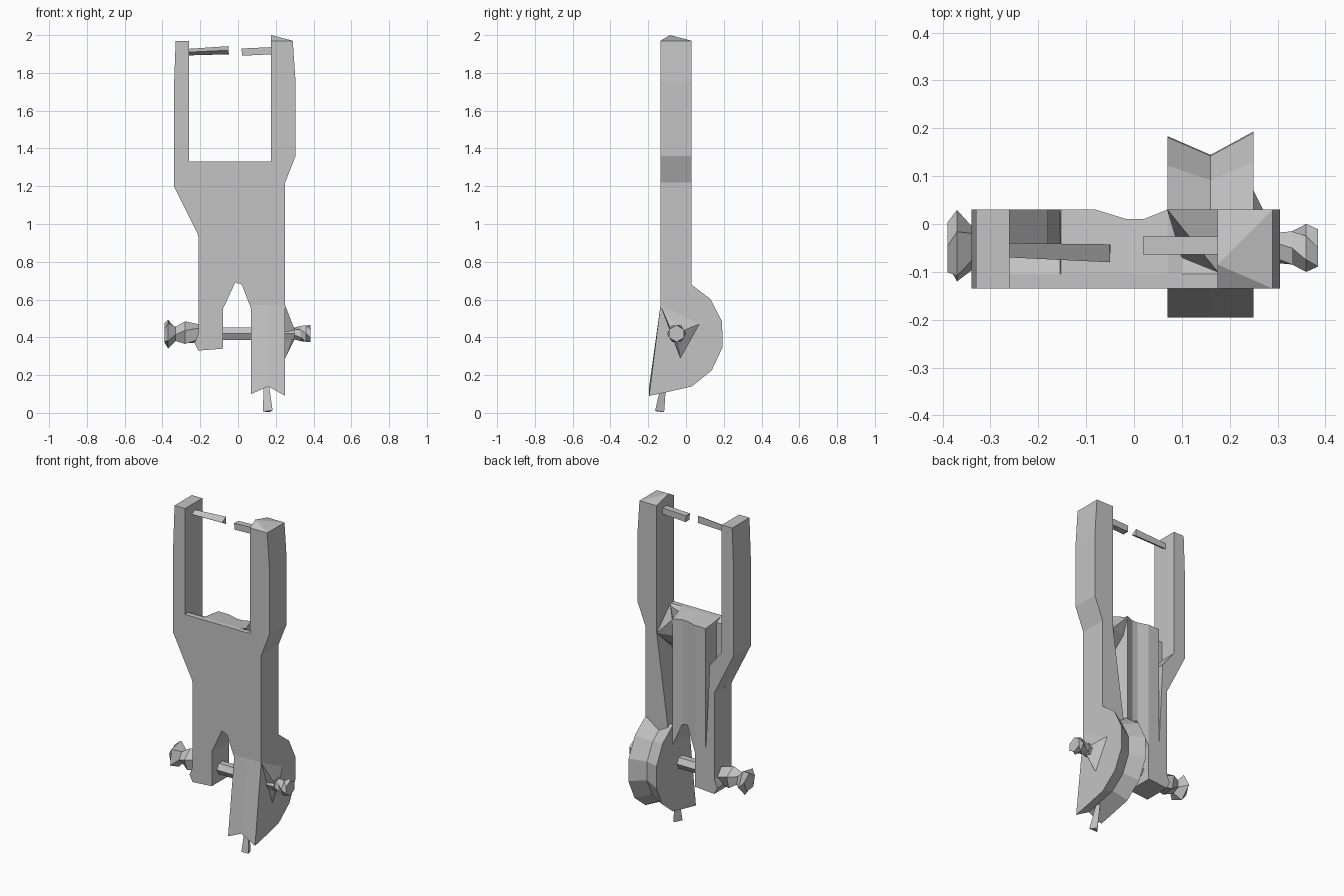
import bpy, bmesh
from math import cos, sin, tau, radians
from mathutils import Vector

cube = bpy.data.objects.get("Cube")
if cube:
    bpy.data.objects.remove(cube)

shade = 0.55
GREY = (shade, shade, shade, 1)
metal = bpy.data.materials.new("plain grey")
metal.use_nodes = True
metal.diffuse_color = GREY
metal.node_tree.nodes["Principled BSDF"].inputs["Base Color"].default_value = GREY


def finish(name, bm):
    bmesh.ops.recalc_face_normals(bm, faces=bm.faces)
    mesh = bpy.data.meshes.new(name)
    bm.to_mesh(mesh)
    bm.free()
    mesh.materials.append(metal)
    obj = bpy.data.objects.new(name, mesh)
    bpy.context.collection.objects.link(obj)


def loft(name, rings):
    """Skin a list of equal-length closed rings and cap the ends."""
    bm = bmesh.new()
    loops = [[bm.verts.new(point) for point in ring] for ring in rings]
    for ring, following in zip(loops, loops[1:]):
        for i in range(len(ring)):
            j = (i + 1) % len(ring)
            bm.faces.new((ring[i], ring[j], following[j], following[i]))
    bm.faces.new(loops[0])
    bm.faces.new(loops[-1])
    finish(name, bm)


def hull(name, points):
    bm = bmesh.new()
    for point in points:
        bm.verts.new(point)
    bmesh.ops.convex_hull(bm, input=bm.verts)
    finish(name, bm)


def plate(name, outline):
    """Front outline of (x, z) points carried through the full depth."""
    loft(name, [[(x, y, z) for x, z in outline] for y in (FRONT, BACK)])


def turned(name, stations, sides, twist=0):
    """Faceted part around the axle line from (x, radius) stations."""
    rings = []
    for index, (x, radius) in enumerate(stations):
        angles = [tau * (side + twist * index) / sides for side in range(sides)]
        rings.append([(x, AXLE_Y + radius * cos(angle), AXLE_Z + radius * sin(angle)) for angle in angles])
    loft(name, rings)


def rod(name, start, end, start_radius, end_radius, sides):
    """Tapered faceted rod between two points."""
    start, end = Vector(start), Vector(end)
    turn = (end - start).to_track_quat("Z", "Y")
    rings = []
    for centre, radius in ((start, start_radius), (end, end_radius)):
        angles = [tau * (side + 0.5) / sides for side in range(sides)]
        rings.append([centre + turn @ Vector((radius * cos(angle), radius * sin(angle), 0)) for angle in angles])
    loft(name, rings)


# Main levels and edges of the fork
FRONT, BACK, GROOVE = -0.135, 0.03, -0.07
AXLE_Y, AXLE_Z = -0.05, 0.42
TOP, SADDLE, ARCH, HIP = 1.97, 1.33, 0.69, 0.55
RIGHT_INNER, LEFT_INNER = -0.26, 0.175
RIGHT_OUTER, LEFT_OUTER = -0.34, 0.305
LEG_IN, LEG_OUT = 0.07, 0.25
STEP, RIGHT_LEG_IN, RIGHT_LEG_OUT, RIGHT_FOOT = -0.155, -0.08, -0.21, 0.34

# Full-depth side members: arms running down into the legs
plate("right_arm_and_leg", [
    (RIGHT_OUTER + 0.01, TOP), (RIGHT_INNER, TOP), (RIGHT_INNER, 1.2), (-0.18, 1.1),
    (STEP, 0.6), (RIGHT_LEG_IN, HIP), (RIGHT_LEG_IN, RIGHT_FOOT), (RIGHT_LEG_OUT, RIGHT_FOOT - 0.01),
    (RIGHT_LEG_OUT - 0.02, RIGHT_FOOT + 0.03), (RIGHT_LEG_OUT, AXLE_Z), (RIGHT_LEG_OUT, 0.94),
    (RIGHT_OUTER, 1.2), (RIGHT_OUTER, 1.7)])
plate("left_arm", [
    (LEFT_INNER, TOP), (LEFT_OUTER - 0.015, TOP), (LEFT_OUTER, 1.75), (LEFT_OUTER, 1.36),
    (LEG_OUT, 1.22), (LEG_OUT, HIP), (LEG_IN, HIP), (0.1, 0.65), (LEFT_INNER, 1.2)])

# Web between them, arched below and grooved behind: (x, bottom, back depth)
web = [(RIGHT_INNER, 1.1, GROOVE), (-0.2, 0.9, GROOVE), (STEP, 0.6, GROOVE),
       (STEP + 0.002, 0.58, BACK), (RIGHT_LEG_IN, HIP, BACK), (-0.015, ARCH, 0.01),
       (0.02, ARCH - 0.01, 0.01), (LEG_IN, HIP, BACK), (0.1, HIP, GROOVE), (LEFT_INNER, HIP, -0.1)]
loft("centre_web", [
    [(x, FRONT, low), (x, FRONT, SADDLE), (x, FRONT + 0.03, SADDLE), (x, back, SADDLE - 0.015), (x, back, low)]
    for x, low, back in web])
hull("web_gusset", [(LEFT_INNER, -0.1, SADDLE), (LEG_IN, BACK, SADDLE - 0.02), (LEFT_INNER, BACK, 1.2),
                    (LEG_IN, 0, 1.2), (0.1, GROOVE, 1.1), (LEFT_INNER, GROOVE, 1.1)])

# Peaked cap of the left arm
peak_base = [(x, y, TOP) for x in (LEFT_INNER, LEFT_OUTER - 0.015) for y in (FRONT, BACK)]
hull("left_arm_peak", peak_base + [(LEFT_INNER, -0.085, 2)])

# Rounded hub leg: an arc behind, a straight shin in front, grooved along the middle
sections = []
for x, radius in ((LEG_IN, 0.29), (0.16, 0.25), (LEG_OUT, 0.3)):
    arc = [radians(66 - 26 * step) for step in range(7)]
    rear = [(x, -0.1 + radius * cos(angle), 0.41 + radius * sin(angle)) for angle in arc]
    toe = 0.39 - radius
    sections.append(rear + [(x, -0.195, toe), (x, FRONT, HIP + 0.02)])
loft("hub_leg", sections)

# Pyramid boss with a blunt tip
boss_base = [(LEG_OUT, y, z) for y, z in ((FRONT, 0.57), (0.07, 0.47), (-0.03, 0.29))]
boss_tip = [(0.3, AXLE_Y + dy, AXLE_Z + dz) for dy, dz in ((-0.03, 0.02), (0.02, 0.01), (0, -0.03))]
hull("hub_boss", boss_base + boss_tip)

# Axle and its end fittings
turned("axle", [(-0.3, 0.038), (0.3, 0.038)], 6)
turned("left_axle_end", [(0.28, 0.03), (0.33, 0.04), (0.36, 0.05), (0.385, 0.045)], 6, twist=0.5)
turned("right_axle_nut", [(-0.2, 0.05), (-0.28, 0.065), (-0.33, 0.04), (-0.37, 0.08), (-0.39, 0.055)], 5, twist=0.3)

# Prong under the hub leg
rod("bottom_prong", (0.15, -0.12, 0.16), (0.16, -0.145, 0.008), 0.015, 0.03, 3)

# Two stub pins facing each other between the arm tips
rod("right_pin", (RIGHT_INNER, AXLE_Y, 1.91), (-0.05, -0.055, 1.92), 0.02, 0.025, 3)
rod("left_pin", (LEFT_INNER, -0.045, 1.917), (0.02, -0.045, 1.91), 0.027, 0.027, 4)
